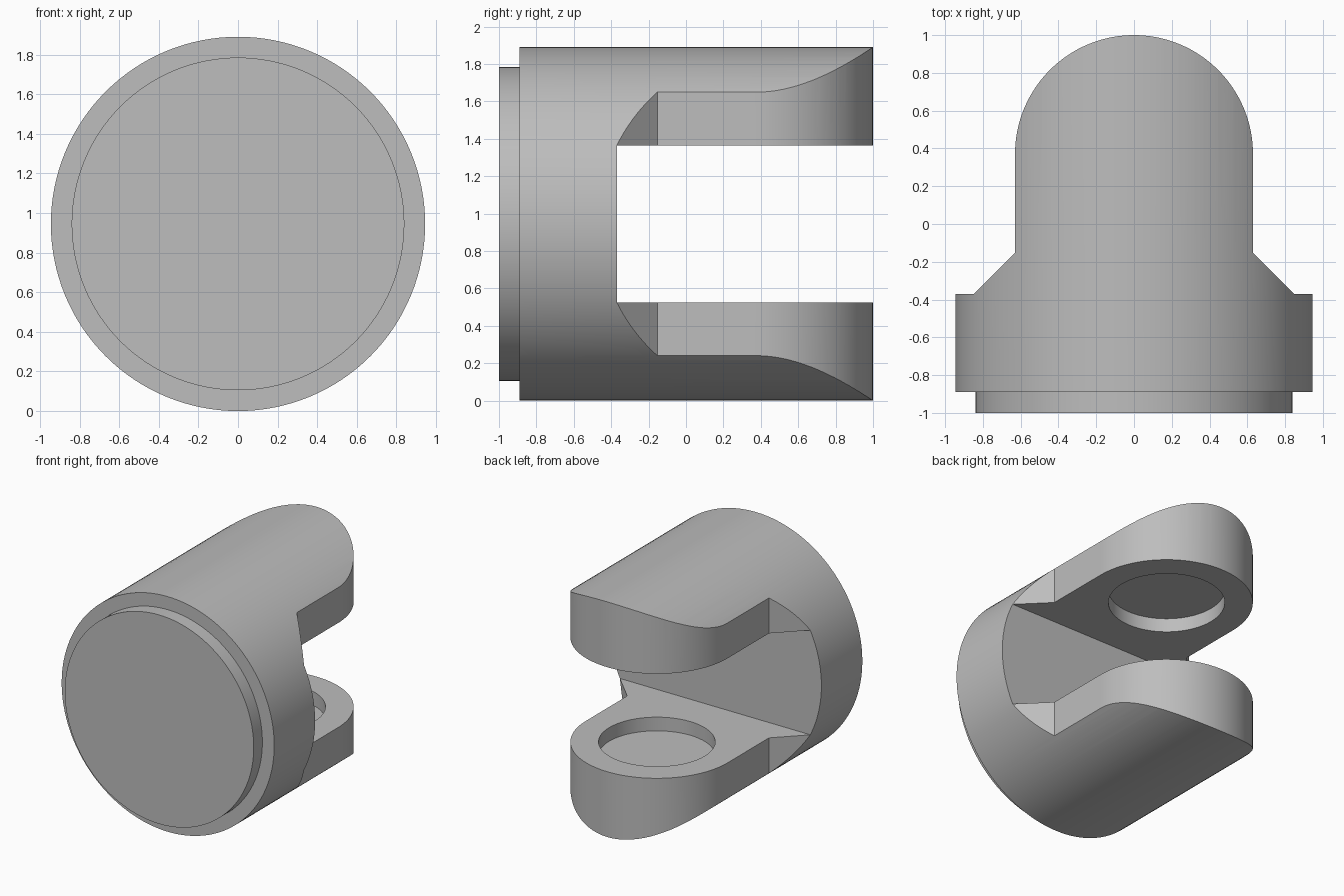
import bpy, bmesh
from math import sin, cos, pi, sqrt, radians

cube = bpy.data.objects.get("Cube")
if cube:
    bpy.data.objects.remove(cube, do_unlink=True)

R = 0.945            # body radius, also the height of its axis
SHOULDER = -0.37     # where the fork begins
HALF_GAP = 0.42      # half of the space between the arms
ARM = 0.63           # half width and tip radius of an arm
PIVOT = 1 - ARM      # centre of the rounded tips
HOLE_R, HOLE_DEPTH = 0.425, 0.11

grey = bpy.data.materials.new("grey metal")
grey.use_nodes = True
colour = (0.51, 0.51, 0.51, 1)
grey.diffuse_color = colour
grey.node_tree.nodes["Principled BSDF"].inputs["Base Color"].default_value = colour


def add_object(name, bm):
    bmesh.ops.recalc_face_normals(bm, faces=bm.faces[:])
    mesh = bpy.data.meshes.new(name)
    bm.to_mesh(mesh)
    bm.free()
    obj = bpy.data.objects.new(name, mesh)
    bpy.context.collection.objects.link(obj)
    mesh.materials.append(grey)
    return obj


def prism(name, outline, z0, z1):
    """Extrude a plan outline between two heights."""
    bm = bmesh.new()
    face = bm.faces.new([bm.verts.new((x, y, z0)) for x, y in outline])
    top = bmesh.ops.extrude_face_region(bm, geom=[face])["geom"]
    bmesh.ops.translate(bm, vec=(0, 0, z1 - z0),
                        verts=[v for v in top if isinstance(v, bmesh.types.BMVert)])
    return add_object(name, bm)


def turned(name, profile, steps=128):
    """Solid of (radius, y) rings around the body axis, with flat ends."""
    bm = bmesh.new()
    rings = [[bm.verts.new((r * cos(2 * pi * i / steps), y, R + r * sin(2 * pi * i / steps)))
              for i in range(steps)] for r, y in profile]
    for a, b in zip(rings, rings[1:]):
        for i in range(steps):
            j = (i + 1) % steps
            bm.faces.new((a[i], a[j], b[j], b[i]))
    bm.faces.new(rings[0])
    bm.faces.new(rings[-1])
    return add_object(name, bm)


def cut(obj, cutter):
    cutter.hide_render = True
    mod = obj.modifiers.new("cut", "BOOLEAN")
    mod.operation = "DIFFERENCE"
    mod.solver = "EXACT"
    mod.object = cutter
    bpy.context.view_layer.objects.active = obj
    bpy.ops.object.modifier_apply(modifier=mod.name)
    bpy.data.objects.remove(cutter, do_unlink=True)


# Round body with a stepped front boss
body = turned("fork_body", [(0.84, -1), (0.84, -0.89), (R, -0.89), (R, 1.05)])

# Plan shape of the arms: chamfered shoulders, straight sides, round tip
shoulder_x = sqrt(R * R - HALF_GAP * HALF_GAP)
side = [(1.2, SHOULDER), (shoulder_x, SHOULDER), (ARM, SHOULDER + shoulder_x - ARM)]
tip = [(ARM * cos(pi * i / 64), PIVOT + ARM * sin(pi * i / 64)) for i in range(65)]
outline = side + tip + [(-x, y) for x, y in reversed(side)] + [(-1.2, 1.3), (1.2, 1.3)]
cut(body, prism("arm_trim", outline, -0.2, 2.1))

# Slot between the arms
slot = [(-1.3, SHOULDER), (1.3, SHOULDER), (1.3, 1.4), (-1.3, 1.4)]
cut(body, prism("slot", slot, R - HALF_GAP, R + HALF_GAP))

# Blind round recess in the inner face of each arm
circle = [(HOLE_R * cos(2 * pi * i / 64), PIVOT + HOLE_R * sin(2 * pi * i / 64))
          for i in range(64)]
depth = HALF_GAP + HOLE_DEPTH
cut(body, prism("recesses", circle, R - depth, R + depth))

# Smooth curves, sharp edges
bpy.ops.object.select_all(action="DESELECT")
body.select_set(True)
bpy.context.view_layer.objects.active = body
bpy.ops.object.shade_smooth_by_angle(angle=radians(20))
